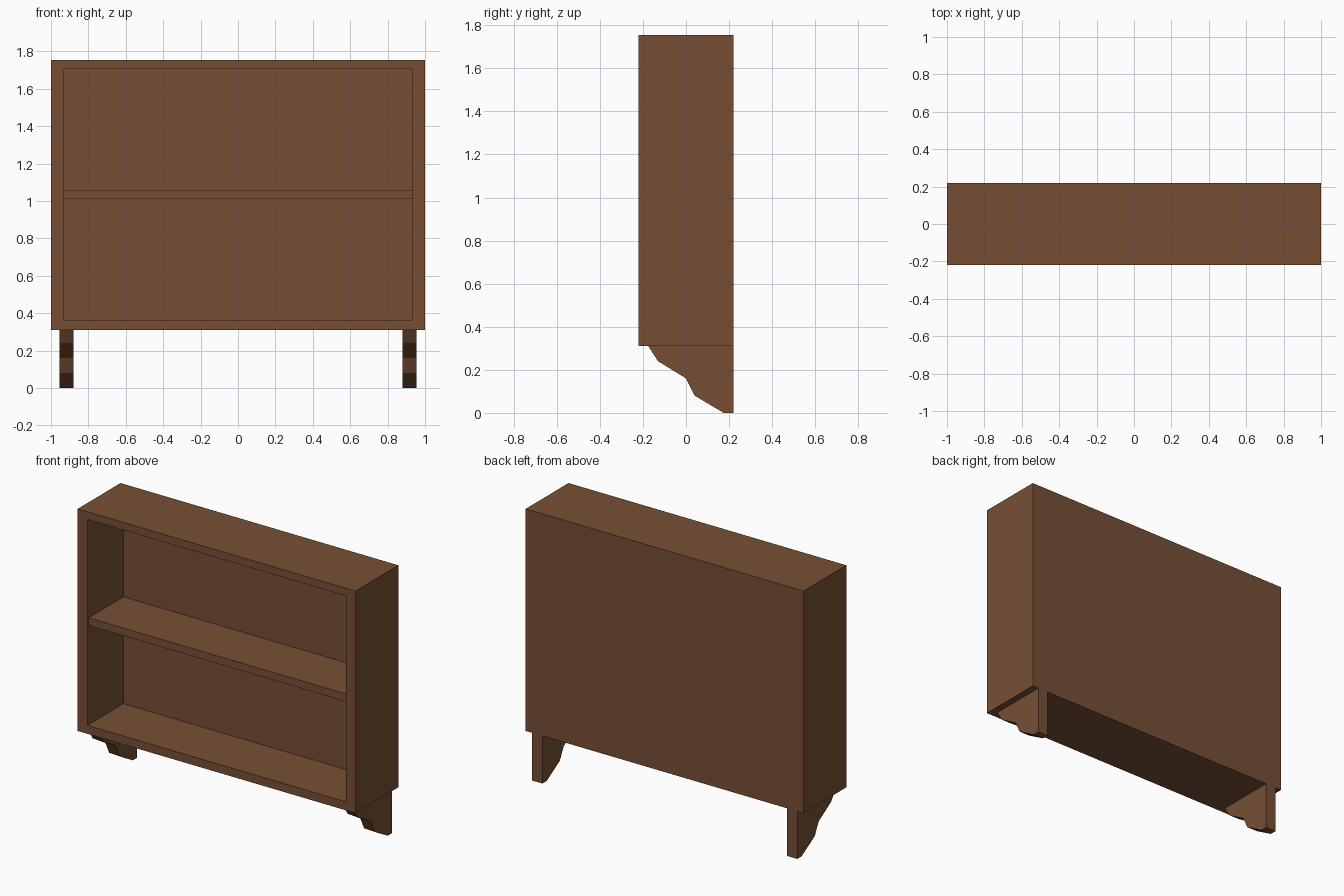
import bpy, bmesh

if "Cube" in bpy.data.objects:
    bpy.data.objects.remove(bpy.data.objects["Cube"])

wood = bpy.data.materials.new("brown wood")
wood.diffuse_color = (0.182, 0.078, 0.035, 1)
wood.use_nodes = True
wood.node_tree.nodes["Principled BSDF"].inputs["Base Color"].default_value = wood.diffuse_color


def finish(name, bm):
    bmesh.ops.recalc_face_normals(bm, faces=bm.faces)
    me = bpy.data.meshes.new(name)
    bm.to_mesh(me)
    bm.free()
    me.materials.append(wood)
    ob = bpy.data.objects.new(name, me)
    bpy.context.collection.objects.link(ob)
    return ob


def add_box(bm, lo, hi):
    geom = bmesh.ops.create_cube(bm, size=1)["verts"]
    for v in geom:
        v.co = [lo[i] + (v.co[i] + 0.5) * (hi[i] - lo[i]) for i in range(3)]
    return geom


# Case: solid block with the front face inset and pushed in to form the opening
X, Y, Z0, Z1 = 1.0, 0.22, 0.31, 1.755
IX, IZ0, IZ1, BACK = 0.93, 0.365, 1.705, 0.15
bm = bmesh.new()
add_box(bm, (-X, -Y, Z0), (X, Y, Z1))
bm.normal_update()
front = min(bm.faces, key=lambda f: f.calc_center_median().y)
bmesh.ops.inset_individual(bm, faces=[front], thickness=0.03)
for v in front.verts:
    v.co.x = IX if v.co.x > 0 else -IX
    v.co.z = IZ1 if v.co.z > 1 else IZ0
inner = bmesh.ops.extrude_discrete_faces(bm, faces=[front])["faces"][0]
for v in inner.verts:
    v.co.y = BACK
finish("bookcase_case", bm)

# Middle shelf, slightly behind the front edge
bm = bmesh.new()
add_box(bm, (-IX, -0.207, 1.01), (IX, BACK, 1.06))
finish("middle_shelf", bm)

# Bracket feet: stepped profile extruded across x
profile = [(-0.175, Z0), (-0.13, 0.24), (0.0, 0.16), (0.04, 0.08),
           (0.175, 0.0), (Y, 0.0), (Y, Z0)]
for side, x in (("left", -0.955), ("right", 0.88)):
    bm = bmesh.new()
    face = bm.faces.new([bm.verts.new((x, y, z)) for y, z in profile])
    ext = bmesh.ops.extrude_face_region(bm, geom=[face])["geom"]
    moved = [g for g in ext if isinstance(g, bmesh.types.BMVert)]
    bmesh.ops.translate(bm, vec=(0.075, 0, 0), verts=moved)
    finish(side + "_foot", bm)
